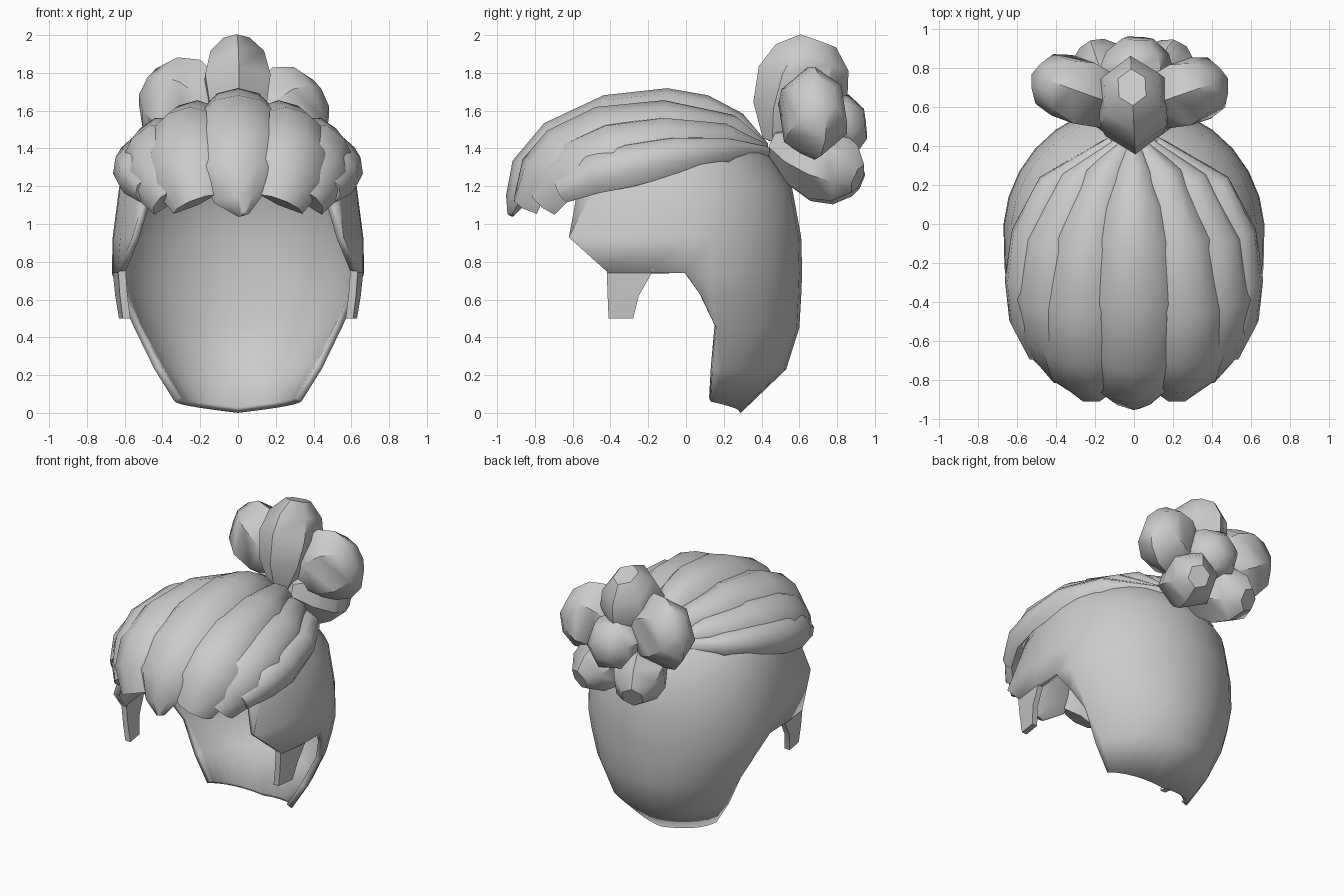
import bpy, bmesh, math
from mathutils import Vector

if "Cube" in bpy.data.objects:
    bpy.data.objects.remove(bpy.data.objects["Cube"])

grey = bpy.data.materials.new("hair_grey")
grey.diffuse_color = (0.6, 0.6, 0.6, 1)
grey.use_nodes = True
grey.node_tree.nodes["Principled BSDF"].inputs["Base Color"].default_value = grey.diffuse_color


def add_object(name, verts, faces, angle=50, thickness=0):
    me = bpy.data.meshes.new(name)
    me.from_pydata(verts, [], faces)
    me.materials.append(grey)
    ob = bpy.data.objects.new(name, me)
    bpy.context.collection.objects.link(ob)
    bm = bmesh.new()
    bm.from_mesh(me)
    if thickness:
        bmesh.ops.remove_doubles(bm, verts=bm.verts, dist=.0005)
        mod = ob.modifiers.new("thickness", 'SOLIDIFY')
        mod.thickness = thickness
        mod.offset = -1
    else:
        bmesh.ops.recalc_face_normals(bm, faces=bm.faces)
    bm.to_mesh(me)
    bm.free()
    bpy.ops.object.select_all(action='DESELECT')
    ob.select_set(True)
    bpy.context.view_layer.objects.active = ob
    bpy.ops.object.shade_smooth_by_angle(angle=math.radians(angle))
    return ob


def tube(name, rings, angle=50):
    """Closed skin over a list of equal rings."""
    n = len(rings[0])
    verts = [p for r in rings for p in r]
    faces = [(i * n + j, i * n + (j + 1) % n, (i + 1) * n + (j + 1) % n, (i + 1) * n + j)
             for i in range(len(rings) - 1) for j in range(n)]
    faces += [tuple(range(n)), tuple(range(len(verts) - n, len(verts)))]
    return add_object(name, verts, faces, angle)


# Hair shell: U-shaped rows, each (z, half width, back y, front edge y, centre y, front radius)
ROWS = [(0.03, .34, .29, .13, .10, 1), (.23, .45, .53, .14, .05, 1), (.45, .57, .60, .16, 0, 1),
        (.62, .635, .61, .08, -.03, 1), (.74, .67, .615, -.41, -.05, 1.2),
        (.93, .665, .61, -.62, -.05, 1.05), (1.2, .63, .56, -.57, -.05, .8), (1.4, .53, .42, -.45, -.1, .7),
        (1.52, .40, .28, -.4, -.1, .6), (1.6, .2, .1, -.3, -.12, .4), (1.61, .02, -.08, -.14, -.12, .1)]
HALF = 11
WIDEST = math.radians(135)
STEP_ROW = 3  # above this row the cheek flaps begin
verts, faces = [], []
for k, (z, w, b, f, c, fr) in enumerate(ROWS):
    if f > c:
        end = math.acos((f - c) / (b - c))
    else:
        end = math.pi / 2 + math.asin(min(1, (c - f) / fr))
    for j in range(-HALF, HALF + 1):
        a = -max(-end, min(end, WIDEST * j / HALF))
        depth = (b - c) if math.cos(a) > 0 else fr
        lift = 0.03 * (abs(a) / end * 2 - 1) if k == 0 else 0
        verts.append((w * math.sin(a), c + depth * math.cos(a), z + lift))
m = 2 * HALF + 1
for i in range(len(ROWS) - 1):
    for j in range(m - 1):
        p = i * m + j
        if i == STEP_ROW and verts[p] == verts[p + 1]:
            continue
        faces.append((p, p + 1, p + m + 1, p + m))
add_object("hair_shell", verts, faces, thickness=.04)

# Sideburns hanging from the cheek flaps
for s, side in ((1, "right"), (-1, "left")):
    ring = lambda z, x0, y0, x1, y1: [(s * x0, y0, z), (s * x1, y1, z),
                                      (s * (x1 - .04), y1, z), (s * (x0 - .04), y0, z)]
    tube("sideburn_" + side, [ring(.5, .61, -.41, .63, -.28), ring(.62, .625, -.415, .65, -.25),
                              ring(.76, .635, -.42, .665, -.17)], 30)


# Fringe strands: plump ribbons swept from the bun over the crown to the forehead
def strand(name, path, widths, s=1):
    pts = [Vector((s * x, y, z)) for x, y, z in path]
    centre = Vector((0, -.2, 1.05))
    rings = []
    for i, p in enumerate(pts):
        t = (pts[min(i + 1, len(pts) - 1)] - pts[max(i - 1, 0)]).normalized()
        out = p - centre
        out = (out - t * out.dot(t)).normalized()
        across = t.cross(out)
        w = widths[i]
        h = min(.06, w * .6)
        section = [(-1, -.6), (-.65, .45), (0, .9), (.65, .45), (1, -.6), (0, -1.2)]
        rings.append([p + across * (u * w) + out * (v * h) for u, v in section])
    tube(name, rings, 60)


strand("fringe_middle", [(0, .42, 1.41), (0, .27, 1.54), (0, .1, 1.63), (0, -.1, 1.665), (0, -.42, 1.63),
                         (0, -.72, 1.49), (-.01, -.87, 1.31), (0, -.9, 1.14), (.03, -.93, 1.05)],
       [.04, .1, .14, .17, .19, .2, .19, .13, .03])
FRINGE = {
    "inner": ([(.04, .42, 1.41), (.17, .25, 1.52), (.29, -.1, 1.58), (.34, -.45, 1.54), (.34, -.69, 1.42),
               (.3, -.81, 1.28), (.24, -.86, 1.11)], [.04, .11, .16, .18, .19, .19, .13]),
    "outer": ([(.08, .42, 1.4), (.32, .22, 1.46), (.48, -.1, 1.47), (.52, -.4, 1.42), (.49, -.6, 1.33),
               (.44, -.70, 1.24), (.38, -.77, 1.13)], [.04, .11, .15, .17, .17, .16, .12]),
    "side": ([(.12, .43, 1.39), (.45, .21, 1.4), (.57, -.05, 1.38), (.6, -.3, 1.33), (.58, -.5, 1.28),
              (.5, -.67, 1.19)], [.03, .08, .11, .13, .12, .08]),
}
for part, (path, widths) in FRINGE.items():
    for s, side in ((1, "right"), (-1, "left")):
        strand("fringe_%s_%s" % (part, side), path, widths, s)


# Bun: angular bud-shaped locks fanning out from the tie
def lock(name, root, tip, rx, ry, turn):
    root, tip = Vector(root), Vector(tip)
    axis = tip - root
    q = axis.to_track_quat('Z', 'Y')
    rings = []
    for t, k in ((0, .4), (.28, .85), (.6, 1.0), (.84, .82), (1, .4)):
        rings.append([root + axis * t + q @ Vector((rx * k * math.cos(a), ry * k * math.sin(a), 0))
                      for a in (turn + math.tau * j / 6 for j in range(6))])
    tube(name, rings, 45)


lock("bun_top", (0, .5, 1.42), (-.01, .7, 1.97), .2, .25, .52)
lock("bun_left", (-.06, .6, 1.5), (-.48, .75, 1.73), .19, .26, .52)
lock("bun_right", (.06, .6, 1.48), (.44, .73, 1.67), .19, .26, .52)
lock("bun_back", (0, .5, 1.48), (.02, .95, 1.53), .2, .21, .2)
lock("bun_lower_left", (-.05, .47, 1.43), (-.21, .91, 1.22), .19, .2, .5)
lock("bun_lower_right", (.05, .47, 1.43), (.21, .91, 1.24), .19, .2, .3)
